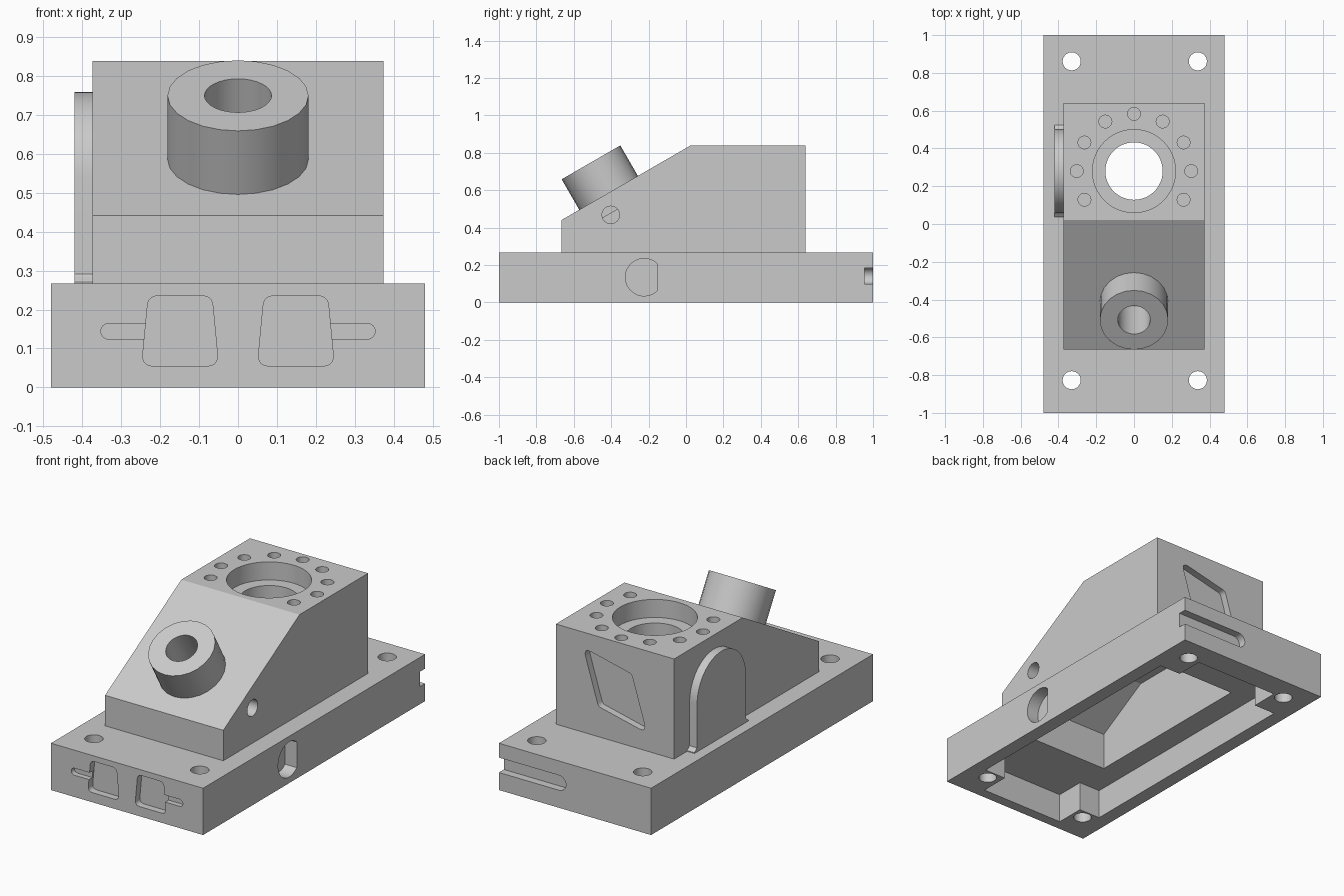
import bpy, bmesh
from math import sin, cos, radians, tan
from mathutils import Vector, Matrix

if "Cube" in bpy.data.objects:
    bpy.data.objects.remove(bpy.data.objects["Cube"], do_unlink=True)

metal = bpy.data.materials.new("light_grey_metal")
grey = (0.59, 0.59, 0.59, 1)
metal.use_nodes = True
metal.diffuse_color = grey
metal.node_tree.nodes["Principled BSDF"].inputs["Base Color"].default_value = grey


def arc(cx, cy, r, start=0, end=360, n=32):
    """Points on an arc; a full circle leaves out the repeated point."""
    count = n if end - start == 360 else n + 1
    angles = [radians(start + (end - start) * i / n) for i in range(count)]
    return [(cx + r * cos(a), cy + r * sin(a)) for a in angles]


def rounded(points, r, n=5):
    """Replace each corner of a polygon by a small curve."""
    pts = [Vector(p) for p in points]
    out = []
    for i, p in enumerate(pts):
        u = (pts[i - 1] - p).normalized()
        v = (pts[(i + 1) % len(pts)] - p).normalized()
        t = r / tan(u.angle(v) / 2)
        for k in range(n + 1):
            s = k / n
            out.append(p + u * t * (1 - s) ** 2 + v * t * s ** 2)
    return out


def prism(name, points, axis, lo, hi):
    """Extrude a 2D outline along an axis: x takes (y,z), y takes (x,z), z takes (x,y)."""
    place = {"x": lambda a, b, d: (d, a, b),
             "y": lambda a, b, d: (a, d, b),
             "z": lambda a, b, d: (a, b, d)}[axis]
    bm = bmesh.new()
    face = bm.faces.new([bm.verts.new(place(p[0], p[1], lo)) for p in points])
    new = bmesh.ops.extrude_face_region(bm, geom=[face])["geom"]
    bmesh.ops.translate(bm, vec=place(0, 0, hi - lo),
                        verts=[g for g in new if isinstance(g, bmesh.types.BMVert)])
    bmesh.ops.recalc_face_normals(bm, faces=bm.faces)
    mesh = bpy.data.meshes.new(name)
    bm.to_mesh(mesh)
    bm.free()
    mesh.materials.append(metal)
    obj = bpy.data.objects.new(name, mesh)
    bpy.context.collection.objects.link(obj)
    return obj


def box(x0, x1, y0, y1):
    return [(x0, y0), (x1, y0), (x1, y1), (x0, y1)]


def combine(part, operation="DIFFERENCE"):
    """Cut a part from the block, or fuse it on, then discard the part."""
    part.hide_render = True
    mod = block.modifiers.new("combine", "BOOLEAN")
    mod.operation = operation
    mod.solver = "EXACT"
    mod.object = part
    bpy.context.view_layer.update()
    with bpy.context.temp_override(object=block, active_object=block):
        bpy.ops.object.modifier_apply(modifier=mod.name)
    bpy.data.objects.remove(part, do_unlink=True)


# Base plate, with the wedge-shaped housing fused on
block = prism("mounting_block", box(-0.48, 0.48, -1, 1), "z", 0, 0.267)
housing = [(-0.665, 0.2), (-0.665, 0.441), (0.022, 0.838), (0.64, 0.838), (0.64, 0.2)]
combine(prism("housing", housing, "x", -0.373, 0.373), "UNION")

# Tilted boss on the slope
tilt = Matrix.Translation((0, -0.508, 0.749)) @ Matrix.Rotation(radians(30), 4, "X")
boss = prism("slope_boss", arc(0, 0, 0.181, n=24), "z", -0.21, 0)
boss.data.transform(tilt)
combine(boss, "UNION")

# Arched pad with flared feet on the side
foot = [(0.243, -0.03), (0.243, 0.004), (0.238, 0.01), (0.23, 0.014), (0.222, 0.024)]
outline = [(0.28 + y, 0.267 + z) for y, z in foot]
outline += arc(0.28, 0.538, 0.22, 0, 180)
outline += [(0.28 - y, 0.267 + z) for y, z in reversed(foot)]
combine(prism("arched_side_pad", outline, "x", -0.42, -0.35), "UNION")

# Underside pocket, narrowed at its ends around the screw holes
half = [(0.265, -0.94), (0.265, -0.77), (0.4, -0.77), (0.4, 0.70), (0.265, 0.70), (0.265, 0.86)]
plan = half + [(-x, y) for x, y in reversed(half)]
combine(prism("pocket", plan, "z", -0.1, 0.168))

# Hollow inside the housing, following the slope up to a flat ceiling
cavity = [(-0.57, 0.1), (-0.57, 0.38), (-0.26, 0.559), (0.5, 0.559), (0.5, 0.1)]
combine(prism("cavity", cavity, "x", -0.265, 0.265))

# Bore through the boss
bore = prism("boss_bore", arc(0, 0, 0.086), "z", -0.34, 0.1)
bore.data.transform(tilt)
combine(bore)

# Screw holes through the plate
for x in (-0.33, 0.338):
    for y in (-0.827, 0.861):
        combine(prism("screw_hole", arc(x, y, 0.048, n=24), "z", -0.1, 0.4))

# Stepped opening and ring of small holes on top
combine(prism("counterbore", arc(0, 0.28, 0.22, n=48), "z", 0.735, 1))
combine(prism("opening", arc(0, 0.28, 0.152, n=48), "z", 0.5, 1))
for step in range(9):
    a = radians(-30 + 30 * step)
    spot = arc(0.303 * cos(a), 0.28 + 0.303 * sin(a), 0.034, n=20)
    combine(prism("ring_hole", spot, "z", 0.778, 1))

# Front recesses: a rounded trapezoid with a shallower side slot, mirrored
for s in (-1, 1):
    trapezoid = [(s * 0.05, 0.055), (s * 0.247, 0.055), (s * 0.23, 0.235), (s * 0.067, 0.235)]
    combine(prism("recess", rounded(trapezoid, 0.028), "y", -1.1, -0.96))
    slot = [(s * x, z) for x, z in arc(0.332, 0.144, 0.02, -90, 90, 12)]
    slot += [(s * 0.2, 0.164), (s * 0.2, 0.124)]
    combine(prism("recess_slot", slot, "y", -1.1, -0.97))

# Back slot, open at one corner
slot = [(0.6, 0.1), (0.6, 0.185)] + arc(0.1, 0.1425, 0.0425, 90, 270, 16)
combine(prism("back_slot", slot, "y", 0.955, 1.1))

# Slanted recess on the back of the housing
diamond = [(0.2, 0.75), (-0.105, 0.68), (-0.2, 0.37), (0.105, 0.44)]
combine(prism("back_recess", rounded(diamond, 0.03), "y", 0.6, 0.8))

# Side holes: D shape in the plate, round one in the housing
combine(prism("d_hole", arc(-0.224, 0.135, 0.1, 47, 313, 32), "x", 0.406, 0.6))
combine(prism("side_hole", arc(-0.402, 0.468, 0.047, n=24), "x", 0.255, 0.6))

# Smooth round walls while edges stay sharp
bpy.ops.object.select_all(action="DESELECT")
block.select_set(True)
bpy.context.view_layer.objects.active = block
bpy.ops.object.shade_smooth_by_angle(angle=radians(30))
